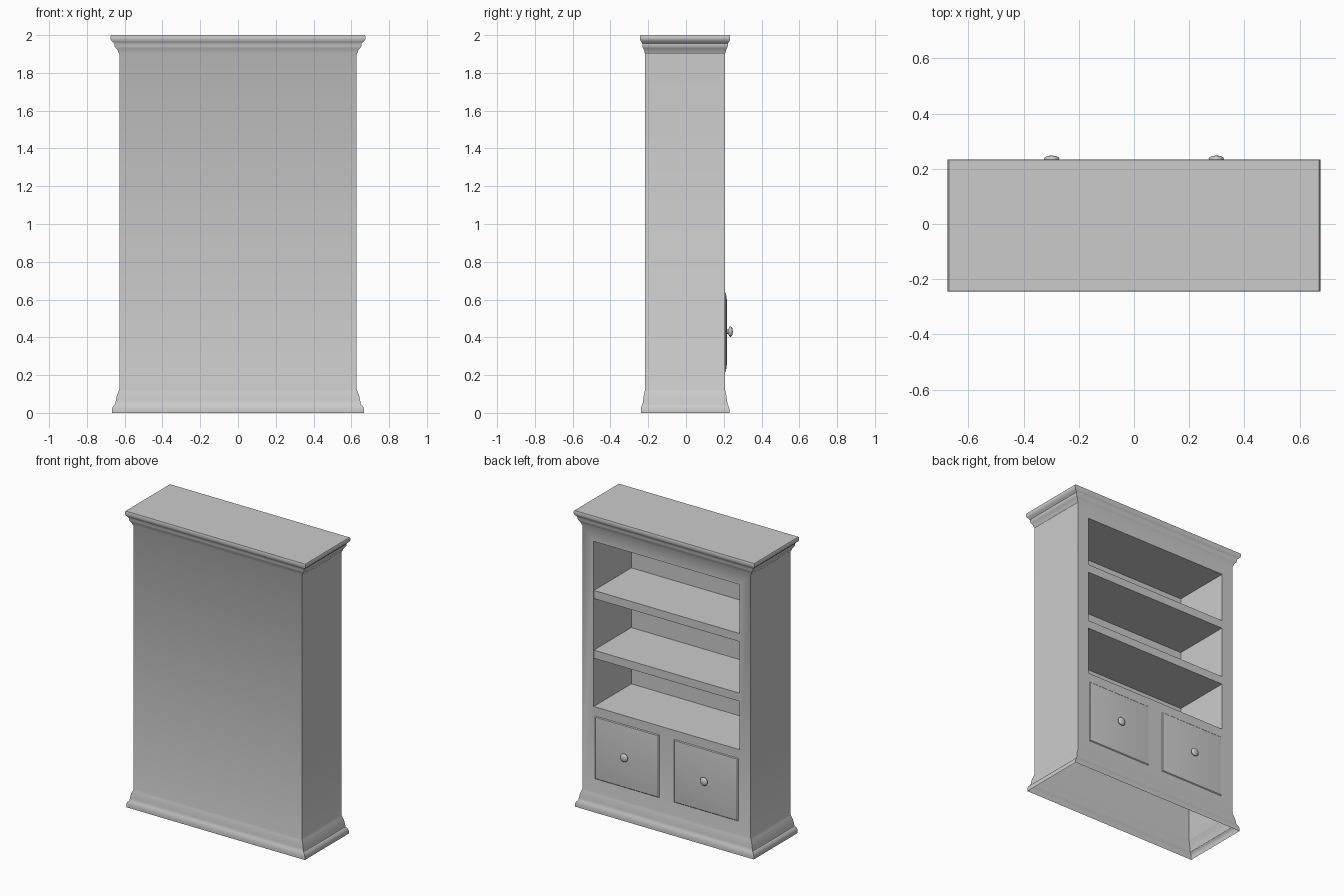
import bpy, bmesh, math
from mathutils import Matrix

if "Cube" in bpy.data.objects:
    bpy.data.objects.remove(bpy.data.objects["Cube"])

CY = -0.005            # depth centre of the case
HX, HY = 0.628, 0.211  # half width and half depth of the case
FY = CY + HY           # plane of the open side
BACK = -0.195          # inner back of the niche
OX, OZ0, OZ1 = 0.545, 0.70, 1.815  # niche opening


def finish(name, bm, angle=35):
    bmesh.ops.recalc_face_normals(bm, faces=bm.faces)
    me = bpy.data.meshes.new(name)
    bm.to_mesh(me)
    bm.free()
    ob = bpy.data.objects.new(name, me)
    bpy.context.collection.objects.link(ob)
    bpy.ops.object.select_all(action='DESELECT')
    ob.select_set(True)
    bpy.context.view_layer.objects.active = ob
    bpy.ops.object.shade_smooth_by_angle(angle=math.radians(angle))
    return ob


def bridge(bm, a, b, skip=()):
    n = len(a)
    for i in range(n):
        if i not in skip:
            bm.faces.new((a[i], a[(i + 1) % n], b[(i + 1) % n], b[i]))


# Carcass: plinth, case and cornice as stacked rectangles (overhang, z), open below
profile = [(.039, 0), (.039, .02), (.034, .035), (.023, .045), (.019, .065),
           (.014, .09), (.005, .112), (0, .125),
           (0, 1.90), (.006, 1.908), (.009, 1.92), (.018, 1.93), (.026, 1.942),
           (.026, 1.955), (.033, 1.963), (.042, 1.97), (.047, 1.98), (.047, 1.993), (.043, 2.0)]
bm = bmesh.new()
rings = []
for d, z in profile:
    x, y = HX + d, HY + 0.6 * d
    rings.append([bm.verts.new((sx * x, CY + sy * y, z))
                  for sx, sy in ((-1, -1), (1, -1), (1, 1), (-1, 1))])
for k in range(len(rings) - 1):
    bridge(bm, rings[k], rings[k + 1], skip=(2,) if k == 7 else ())
bm.faces.new(rings[-1])

# Frame around the niche, then the niche itself
outer = [rings[7][3], rings[7][2], rings[8][2], rings[8][3]]
corners = ((-OX, OZ0), (OX, OZ0), (OX, OZ1), (-OX, OZ1))
rim = [bm.verts.new((x, FY, z)) for x, z in corners]
rear = [bm.verts.new((x, BACK, z)) for x, z in corners]
bridge(bm, outer, rim)
bridge(bm, rim, rear)
bm.faces.new(rear)
finish("bookcase_carcass", bm)

# Shelves
for i, (z0, z1) in enumerate(((1.025, 1.08), (1.428, 1.483))):
    bm = bmesh.new()
    bmesh.ops.create_cube(bm, size=1)
    depth = FY - 0.002 - BACK
    bmesh.ops.scale(bm, vec=(2 * OX, depth, z1 - z0), verts=bm.verts)
    bmesh.ops.translate(bm, vec=(0, BACK + depth / 2, (z0 + z1) / 2), verts=bm.verts)
    finish(f"shelf_{i + 1}", bm)

knob_profile = [(.012, 0), (.011, .008), (.018, .011), (.026, .016), (.028, .021),
                (.024, .027), (.014, .031), (0, .0325)]  # radius, height
for side, sx in (("left", -1), ("right", 1)):
    # Raised drawer panel with sloped border
    bm = bmesh.new()
    levels = []
    for hw, hz, y in ((.24, .212, FY), (.235, .207, FY + .005), (.195, .168, FY + .011)):
        levels.append([bm.verts.new((sx * .295 + a * hw, y, .427 + b * hz))
                       for a, b in ((-1, -1), (1, -1), (1, 1), (-1, 1))])
    bridge(bm, levels[0], levels[1])
    bridge(bm, levels[1], levels[2])
    bm.faces.new(levels[2])
    finish(f"{side}_drawer_panel", bm)

    # Turned knob
    bm = bmesh.new()
    vs = [bm.verts.new((r, 0, h)) for r, h in knob_profile]
    es = [bm.edges.new(p) for p in zip(vs, vs[1:])]
    bmesh.ops.spin(bm, geom=vs + es, cent=(0, 0, 0), axis=(0, 0, 1),
                   angle=math.tau, steps=20, use_duplicate=False)
    bmesh.ops.remove_doubles(bm, verts=bm.verts, dist=1e-5)
    bmesh.ops.transform(bm, verts=bm.verts,
                        matrix=Matrix.Translation((sx * .298, FY + .0095, .43))
                        @ Matrix.Rotation(-math.pi / 2, 4, 'X'))
    finish(f"{side}_knob", bm, 60)
